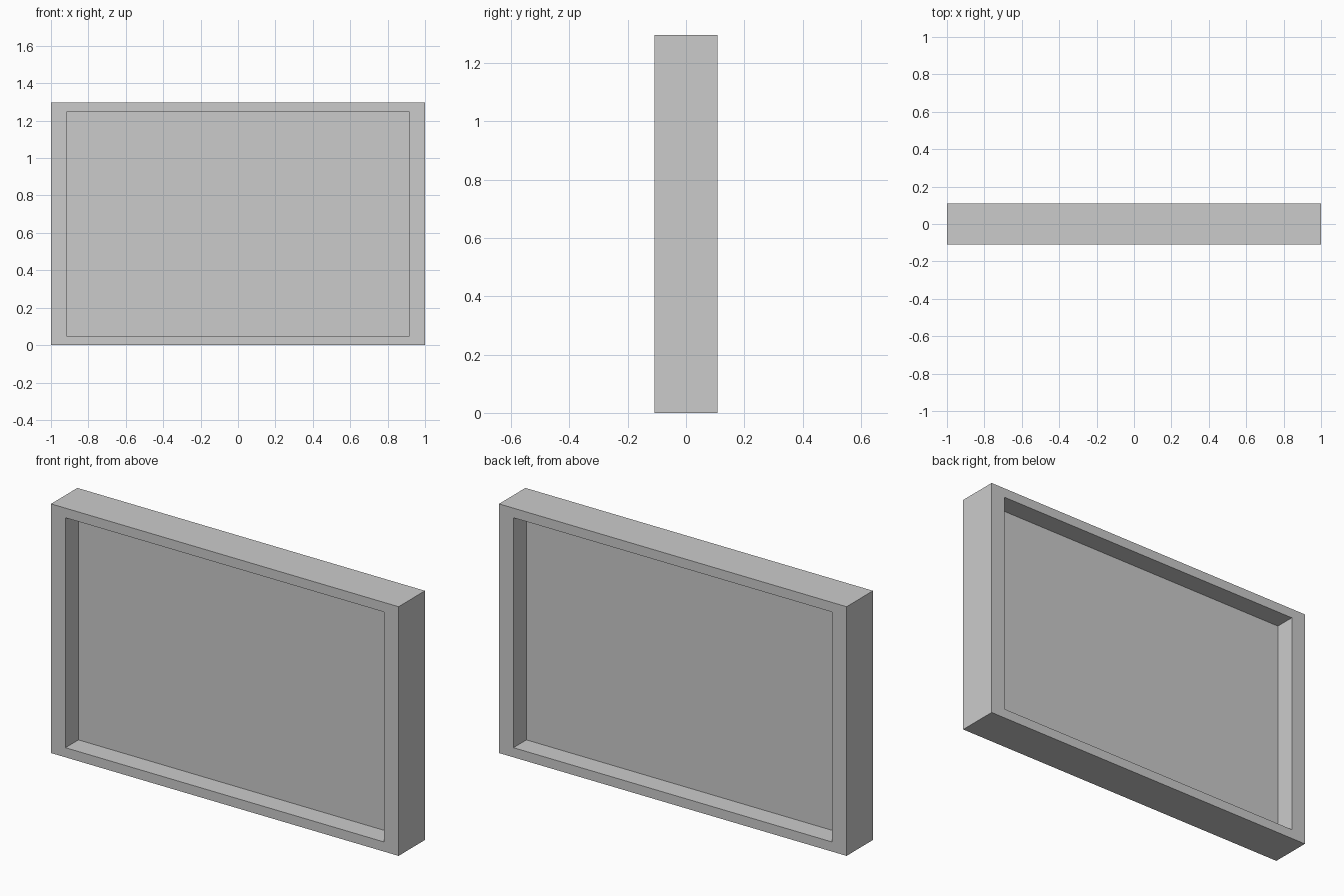
import bpy, bmesh

if "Cube" in bpy.data.objects:
    bpy.data.objects.remove(bpy.data.objects["Cube"])

W, D, H = 2.0, 0.217, 1.296      # outer size
SIDE, RAIL = 0.083, 0.05         # border widths: uprights, rails
PANEL_T = 0.004                  # thickness of the middle panel


def add_object(name, bm):
    bmesh.ops.recalc_face_normals(bm, faces=bm.faces)
    mesh = bpy.data.meshes.new(name)
    bm.to_mesh(mesh)
    bm.free()
    obj = bpy.data.objects.new(name, mesh)
    bpy.context.collection.objects.link(obj)
    return obj


def rect(bm, y, dx, dz):
    """Rectangle of vertices inset from the outer outline."""
    x, z0, z1 = W / 2 - dx, dz, H - dz
    return [bm.verts.new(p) for p in
            ((-x, y, z0), (x, y, z0), (x, y, z1), (-x, y, z1))]


# Rectangular frame: one closed ring swept round its four corners
bm = bmesh.new()
loops = [rect(bm, -D / 2, 0, 0), rect(bm, D / 2, 0, 0),
         rect(bm, D / 2, SIDE, RAIL), rect(bm, -D / 2, SIDE, RAIL)]
for k in range(4):
    a, b = loops[k], loops[(k + 1) % 4]
    for i in range(4):
        j = (i + 1) % 4
        bm.faces.new((a[i], a[j], b[j], b[i]))
add_object("frame", bm)

# Thin panel recessed equally from front and back
bm = bmesh.new()
bmesh.ops.create_cube(bm, size=1)
bmesh.ops.scale(bm, vec=(W - 2 * SIDE, PANEL_T, H - 2 * RAIL), verts=bm.verts)
panel = add_object("panel", bm)
panel.location.z = H / 2
